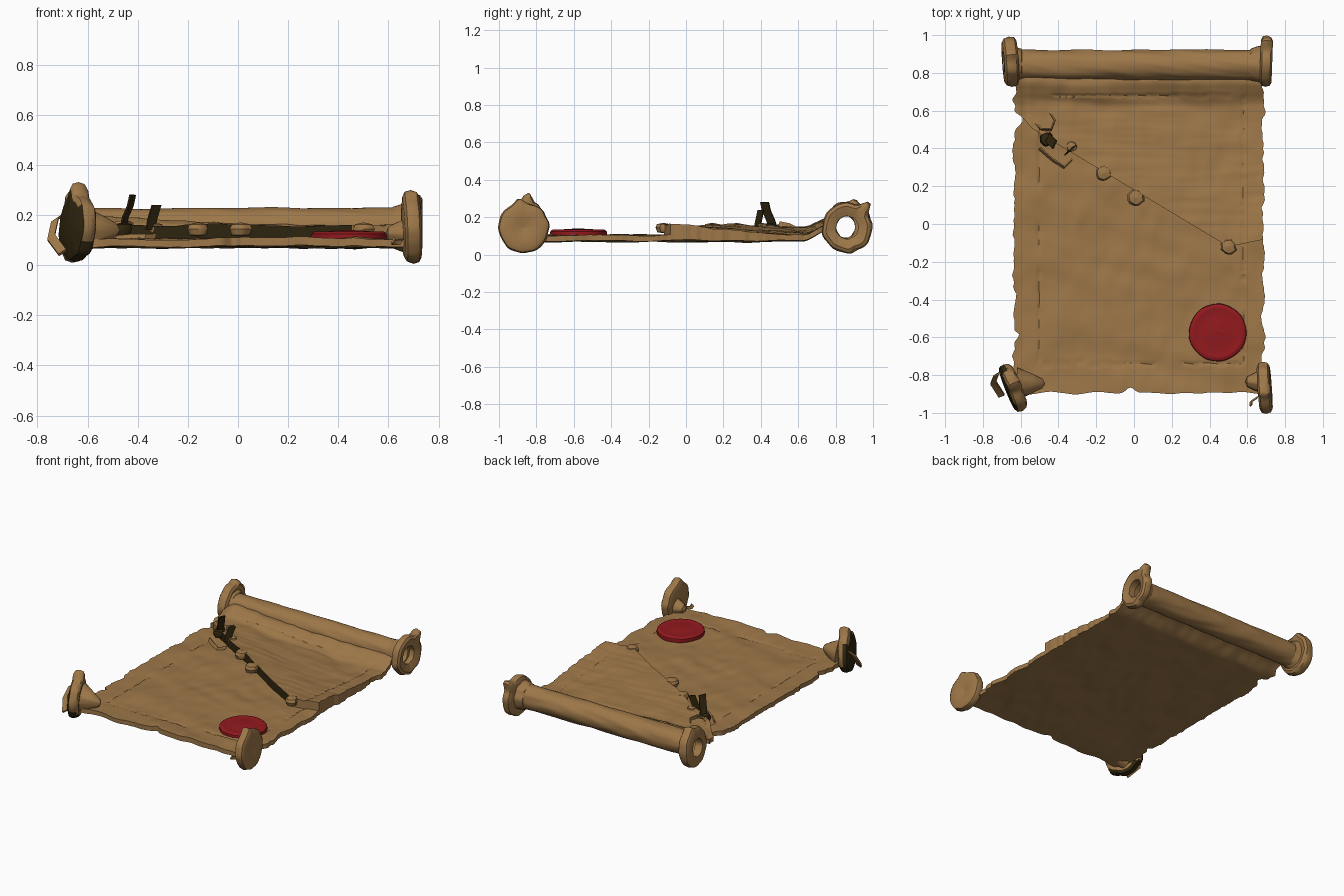
import bpy, math
from mathutils import Vector, Matrix, noise

if "Cube" in bpy.data.objects:
    bpy.data.objects.remove(bpy.data.objects["Cube"])


def material(name, rgb):
    m = bpy.data.materials.new(name)
    m.diffuse_color = (*rgb, 1)
    m.use_nodes = True
    m.node_tree.nodes["Principled BSDF"].inputs["Base Color"].default_value = m.diffuse_color
    return m


PARCHMENT = material("parchment brown", (0.34, 0.186, 0.066))
WAX = material("wax red", (0.29, 0.010, 0.013))
DARK = material("scorched dark brown", (0.030, 0.020, 0.005))


def make(name, verts, faces, mat=PARCHMENT, angle=40):
    me = bpy.data.meshes.new(name)
    me.from_pydata([tuple(v) for v in verts], [], faces)
    me.update()
    ob = bpy.data.objects.new(name, me)
    bpy.context.collection.objects.link(ob)
    me.materials.append(mat)
    bpy.ops.object.select_all(action='DESELECT')
    ob.select_set(True)
    bpy.context.view_layer.objects.active = ob
    bpy.ops.object.mode_set(mode='EDIT')
    bpy.ops.mesh.select_all(action='SELECT')
    bpy.ops.mesh.normals_make_consistent(inside=False)
    bpy.ops.object.mode_set(mode='OBJECT')
    bpy.ops.object.shade_smooth_by_angle(angle=math.radians(angle))
    return ob


# Scorched faces chosen by a rule on centre and normal
def scorch(ob, rule):
    ob.data.materials.append(DARK)
    for p in ob.data.polygons:
        if rule(p.center, p.normal):
            p.material_index = 1


def n(x, y, z=0.0):
    return noise.noise(Vector((x, y, z)))


def smooth(t):
    t = max(0, min(1, t))
    return t * t * (3 - 2 * t)


# Torn parchment sheet with a raised diagonal fold
def fold_y(x):
    return 0.18 - 0.6 * x if x < 0.5 else -0.12 + 0.2 * (x - 0.5)


def bump(x, y, cx, cy, r):
    return math.exp(-((x - cx) ** 2 + (y - cy) ** 2) / (r * r))


def base_z(x, y):
    rise = 0.055 * smooth((y - 0.62) / 0.14)
    crease = 0.012 * (0.35 - abs(n(x * 2.5 + y, y * 2.5 - x, 9)))
    return rise + crease + 0.007 * n(x * 5, y * 5) + 0.004 * n(x * 14, y * 9, 4)


def top_z(x, y, upper):
    z = 0.102 + base_z(x, y) + 0.005 * n(x * 3 + y * 9, y * 4, 7)
    if upper:
        d = y - fold_y(x)
        z += 0.058 * max(0, 1 - d / 0.62) * smooth((x + 0.63) / 0.08)
        z += 0.003 * n(x * 3, y * 30, 2)
    # engraved border
    on_x = min(abs(x + 0.5), abs(x - 0.58)) < 0.007 and -0.74 < y < 0.68
    on_y = min(abs(y + 0.74), abs(y - 0.68)) < 0.007 and -0.5 < x < 0.58
    return z - (0.005 if (on_x or on_y) and n(x * 4, y * 4, 3) > -0.1 else 0)


NX, NB, NT = 120, 75, 65
rows = [(k / NB, False) for k in range(NB + 1)] + [(k / NT, True) for k in range(NT + 1)]
top, bottom = [], []
for t, upper in rows:
    for i in range(NX + 1):
        x0 = -0.635 + 1.32 * i / NX
        y_low = -0.895 + 0.014 * n(x0 * 8, 3) + 0.03 * bump(x0, 0, -0.02, 0, 0.03)
        f = fold_y(x0)
        y = f + (0.775 - f) * t if upper else y_low + (f - y_low) * t
        w = 2 * i / NX - 1
        torn = 0.018 * n(y * 9, 11 + (w > 0) * 20) + 0.012 * n(y * 28, 5 + (w > 0) * 9)
        if w < 0:
            torn -= 0.05 * bump(0, y, 0, 0.55, 0.035) + 0.03 * bump(0, y, 0, -0.59, 0.02)
        x = x0 + w * abs(w) ** 5 * torn
        top.append((x, y, top_z(x, y, upper)))
        bottom.append((x, y, 0.072 + base_z(x, y)))
R, C = len(rows), NX + 1
N = R * C
faces = []
for r in range(R - 1):
    for c in range(C - 1):
        a = r * C + c
        faces.append((a, a + 1, a + C + 1, a + C))
        faces.append((N + a, N + a + C, N + a + C + 1, N + a + 1))
rim = [c for c in range(C)] + [r * C + C - 1 for r in range(1, R)]
rim += [(R - 1) * C + c for c in range(C - 2, -1, -1)] + [r * C for r in range(R - 2, 0, -1)]
for a, b in zip(rim, rim[1:] + rim[:1]):
    faces.append((a, N + a, N + b, b))
sheet = make("parchment_sheet", top + bottom, faces)
# Dark underside of the lifted fold
scorch(sheet, lambda c, v: -0.5 < c.x < 0.45 and abs(c.y - fold_y(c.x)) < 0.003 and c.z > 0.105 and abs(v.z) < 0.3)


# Closed (x, radius) profile revolved round the x axis
def revolve(name, profile, loc, rot_z=0, rot_y=0, wobble=0.0, knob=None, mat=PARCHMENT, segs=56):
    M = Matrix.Translation(loc) @ Matrix.Rotation(math.radians(rot_z), 4, 'Z') @ \
        Matrix.Rotation(math.radians(rot_y), 4, 'Y')
    verts, P = [], len(profile)
    for s in range(segs):
        a = 2 * math.pi * s / segs
        cy, cz = math.cos(a), math.sin(a)
        for x, r in profile:
            rr = r * (1 + wobble * n(cy * 2.2 + x * 6 + loc[0], cz * 2.2 + loc[1], x * 4))
            if knob and r > 0.1:
                d = (a - math.radians(knob[0]) + math.pi) % (2 * math.pi) - math.pi
                rr += knob[1] * math.exp(-(d / 0.17) ** 2)
            verts.append(M @ Vector((x, rr * cy, rr * cz)))
    fs = []
    for s in range(segs):
        for p in range(P):
            q, t = (p + 1) % P, (s + 1) % segs
            fs.append((s * P + p, s * P + q, t * P + q, t * P + p))
    return make(name, verts, fs, mat)


# Hollow roll at the back
K = 40
xs = [-0.65 + 1.33 * k / K for k in range(K + 1)]
revolve("top_roll", [(x, 0.08) for x in xs] + [(x, 0.064) for x in reversed(xs)],
        (0, 0.842, 0.148), wobble=0.07)


# End flanges
def flange(name, loc, inner, w, rot_z, rot_y, knob, ro=0.135):
    prof = [(-w, inner), (-w, ro * 0.8), (-w * 0.7, ro * 0.95), (0, ro), (w * 0.7, ro * 0.95),
            (w, ro * 0.82), (w * 0.8, (inner + ro * 0.8) / 2), (w * 0.5, inner)]
    return revolve(name, prof, loc, rot_z, rot_y, 0.09, knob)


flange("back_left_flange", (-0.655, 0.862, 0.148), 0.06, 0.038, 4, 3, (75, 0.02))
flange("back_right_flange", (0.70, 0.862, 0.145), 0.06, 0.032, -2, 0, (48, 0.045))
burnt = flange("front_left_flange", (-0.64, -0.865, 0.15), 0.001, 0.036, 22, 4, (85, 0.045))
scorch(burnt, lambda c, v: (v.x < -0.3 and c.z < 0.24) or (v.z < -0.3 and c.z < 0.1))
flange("front_right_flange", (0.692, -0.868, 0.145), 0.001, 0.034, 4, -2, (100, 0.015))

# Crumpled paper collars beside the flanges
for name, loc, ra, ln in (("front_left_collar", (-0.62, -0.845, 0.14), 0.09, 0.15),
                          ("front_right_collar", (0.68, -0.835, 0.125), 0.06, -0.09),
                          ("back_right_collar", (0.68, 0.845, 0.15), 0.10, -0.07),
                          ("back_left_collar", (-0.64, 0.845, 0.15), 0.10, 0.05)):
    tip = 0.025 if "front" in name else 0.08
    core = 0.001 if "front" in name else 0.064
    revolve(name, [(0, core), (0, ra), (ln * 0.5, (ra + tip) / 2), (ln * 0.9, tip), (ln, core)],
            loc, wobble=0.15, segs=32)


# Curled scraps of paper
def strip(name, pts, width, thick=0.008, mat=PARCHMENT):
    across = Vector(width)
    verts, fs = [], []
    steps = len(pts)
    for k, p in enumerate(pts):
        p = Vector(p)
        tan = Vector(pts[min(k + 1, steps - 1)]) - Vector(pts[max(k - 1, 0)])
        nn = tan.cross(across).normalized() * thick
        for s, t in ((-1, -1), (1, -1), (1, 1), (-1, 1)):
            verts.append(p + across * s * 0.5 + nn * t * 0.5)
        if k:
            for j in range(4):
                a, b = (k - 1) * 4 + j, (k - 1) * 4 + (j + 1) % 4
                fs.append((a, b, b + 4, a + 4))
    e = (steps - 1) * 4
    fs += [(0, 1, 2, 3), (e, e + 1, e + 2, e + 3)]
    make(name, verts, fs, mat, angle=60)


strip("tear_curl_tall", [(-0.46, 0.47, 0.13), (-0.45, 0.45, 0.19), (-0.43, 0.43, 0.235), (-0.42, 0.42, 0.28)],
      (0.02, 0.045, 0), mat=DARK)
strip("tear_curl_short", [(-0.35, 0.38, 0.14), (-0.34, 0.39, 0.19), (-0.325, 0.4, 0.24)], (0.035, 0.03, 0), mat=DARK)
strip("tear_curl_upper", [(-0.53, 0.54, 0.14), (-0.49, 0.5, 0.16), (-0.44, 0.5, 0.165), (-0.42, 0.55, 0.155),
                          (-0.46, 0.61, 0.125)], (0.0, 0.01, 0.025))
strip("tear_curl_lower", [(-0.5, 0.4, 0.105), (-0.43, 0.34, 0.112), (-0.37, 0.3, 0.112), (-0.33, 0.34, 0.115)],
      (0.005, 0.01, 0.02))
strip("front_left_scrap", [(-0.68, -0.77, 0.21), (-0.73, -0.8, 0.18), (-0.745, -0.84, 0.11), (-0.70, -0.91, 0.05)],
      (0.03, 0.012, 0.02), 0.012)
strip("front_right_scrap", [(0.65, -0.92, 0.09), (0.62, -0.94, 0.09), (0.62, -0.96, 0.1)], (0.01, 0.01, 0.02))

# Small knots along the fold
for i, (x, y, r) in enumerate(((-0.33, 0.41, 0.03), (-0.16, 0.27, 0.042), (0.01, 0.14, 0.045), (0.5, -0.12, 0.042),
                               (-0.46, 0.45, 0.04))):
    revolve("fold_knot_%d" % i, [(-0.03, 0.001), (-0.025, r * 0.8), (0, r), (0.018, r * 0.8), (0.025, 0.001)],
            (x, y, 0.145), rot_y=-90, wobble=0.3, mat=DARK if i == 4 else PARCHMENT, segs=16)

# Wax seal with a soft rim and shallow dished top
revolve("wax_seal", [(-0.025, 0.001), (-0.025, 0.145), (0, 0.152), (0.015, 0.15), (0.024, 0.138), (0.024, 0.125),
                     (0.020, 0.112), (0.027, 0.07), (0.030, 0.001)],
        (0.443, -0.575, 0.11), rot_y=-90, wobble=0.025, mat=WAX)
